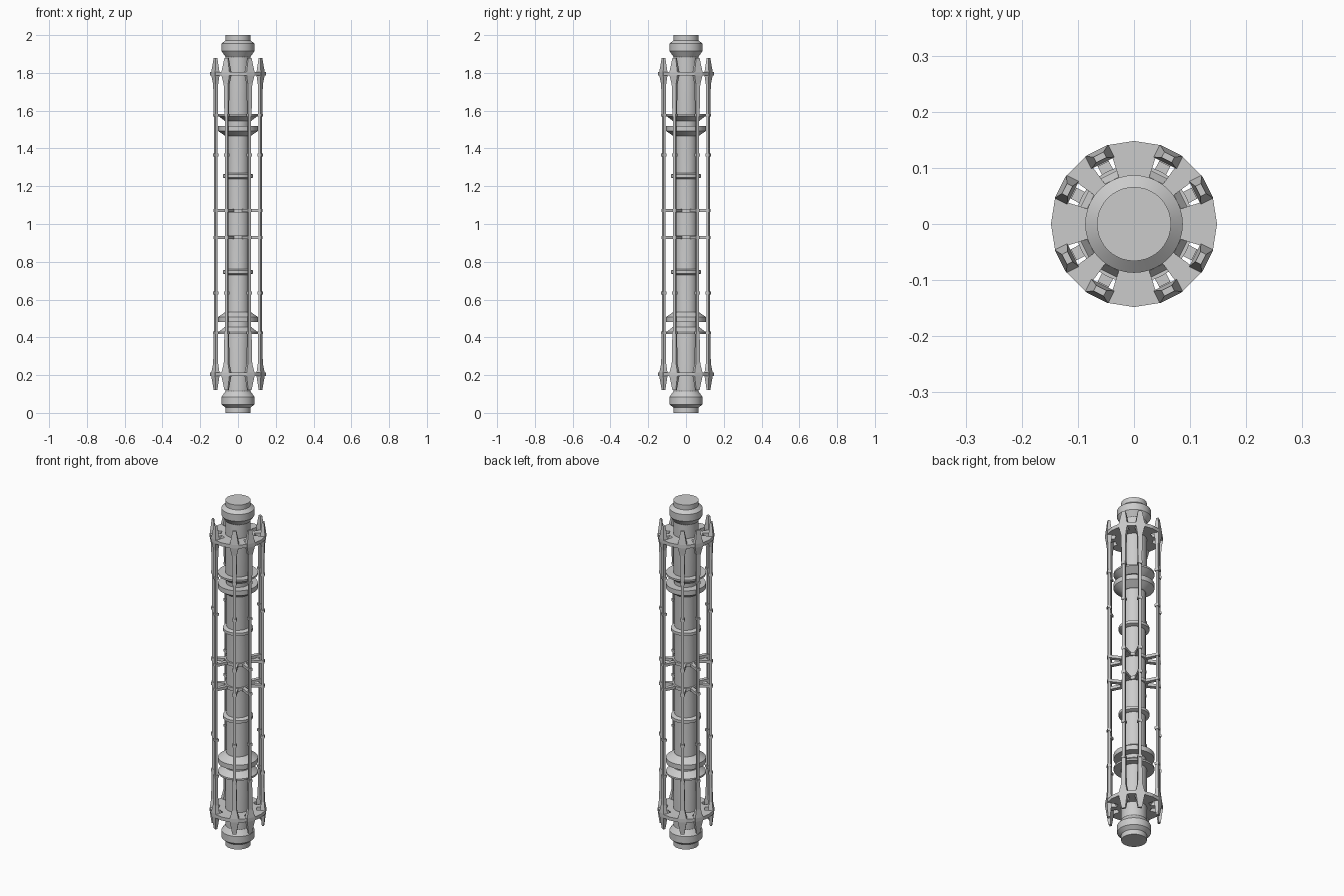
import bpy, bmesh
from math import pi, sin, cos, radians
from mathutils import Matrix

cube = bpy.data.objects.get("Cube")
if cube:
    bpy.data.objects.remove(cube)

grey = bpy.data.materials.new("light grey metal")
grey.use_nodes = True
grey.diffuse_color = (0.6, 0.6, 0.6, 1)
bsdf = next(n for n in grey.node_tree.nodes if n.type == 'BSDF_PRINCIPLED')
bsdf.inputs["Base Color"].default_value = (0.6, 0.6, 0.6, 1)

ROD_ANGLES = [radians(q * 90 + a) for q in range(4) for a in (27, 63)]
FLIP = Matrix.Translation((0, 0, 2)) @ Matrix.Diagonal((1, 1, -1, 1))


def finish(bm, name, smooth=False, mirror=False):
    """Turn a bmesh into an object, optionally mirrored about mid height."""
    if mirror:
        old = bm.verts[:]
        copy = bmesh.ops.duplicate(bm, geom=bm.verts[:] + bm.edges[:] + bm.faces[:])
        verts = [g for g in copy["geom"] if isinstance(g, bmesh.types.BMVert)]
        bmesh.ops.transform(bm, matrix=FLIP, verts=verts)
    bmesh.ops.recalc_face_normals(bm, faces=bm.faces[:])
    mesh = bpy.data.meshes.new(name)
    bm.to_mesh(mesh)
    bm.free()
    mesh.materials.append(grey)
    ob = bpy.data.objects.new(name, mesh)
    bpy.context.collection.objects.link(ob)
    if smooth:
        bpy.ops.object.select_all(action='DESELECT')
        ob.select_set(True)
        bpy.context.view_layer.objects.active = ob
        bpy.ops.object.shade_smooth_by_angle(angle=radians(30))
    return ob


def lathe(bm, profile, steps=40):
    """Closed solid of revolution from (radius, height) pairs."""
    rings = [[bm.verts.new((r * cos(2 * pi * i / steps), r * sin(2 * pi * i / steps), z))
              for i in range(steps)] for r, z in profile]
    for a, b in zip(rings, rings[1:]):
        for i in range(steps):
            j = (i + 1) % steps
            bm.faces.new((a[i], a[j], b[j], b[i]))
    bm.faces.new(rings[0])
    bm.faces.new(rings[-1])


def loft(bm, angle, sections):
    """Bar through rectangles (height, inner radius, outer radius, width)."""
    rings = []
    for z, r0, r1, w in sections:
        corners = [(r0, -w / 2), (r1, -w / 2), (r1, w / 2), (r0, w / 2)]
        rings.append([bm.verts.new((x * cos(angle) - y * sin(angle),
                                    x * sin(angle) + y * cos(angle), z)) for x, y in corners])
    for a, b in zip(rings, rings[1:]):
        for i in range(4):
            j = (i + 1) % 4
            bm.faces.new((a[i], a[j], b[j], b[i]))
    bm.faces.new(rings[0])
    bm.faces.new(rings[-1])


# Central column
bm = bmesh.new()
lathe(bm, [(0.066, 0), (0.066, 1e-1), (0.066, 0.43), (0.06, 0.5), (0.06, 1.5),
           (0.066, 1.57), (0.066, 1.9), (0.066, 2)])
finish(bm, "core", smooth=True)

# End collars, flanged discs and narrow bands, at both ends
bm = bmesh.new()
lathe(bm, [(0.066, 1.885), (0.087, 1.915), (0.087, 1.955), (0.066, 1.972)])
finish(bm, "end_collars", smooth=True, mirror=True)

bm = bmesh.new()
lathe(bm, [(0.068, 1.545), (0.105, 1.572), (0.105, 1.582), (0.066, 1.582)])
lathe(bm, [(0.066, 1.465), (0.105, 1.492), (0.105, 1.52), (0.066, 1.52)])
finish(bm, "core_discs", smooth=True, mirror=True)

bm = bmesh.new()
lathe(bm, [(0.06, 1.238), (0.079, 1.246), (0.079, 1.262), (0.06, 1.27)])
finish(bm, "core_bands", smooth=True, mirror=True)

# Slotted twenty-sided end rings
bm = bmesh.new()
z0, z1 = 1.786, 1.806
lathe(bm, [(0.1, z0), (0.088, z1)], 20)
step = radians(18)
slots = {i for i in range(20) if i % 5 in (1, 3)}
for i in range(20):
    if i in slots:
        continue
    a, b = i * step, (i + 1) * step
    ring = [[bm.verts.new((r * cos(t), r * sin(t), z))
             for r, t in ((0.08, a), (0.148, a), (0.148, b), (0.08, b))] for z in (z0, z1)]
    for k in range(4):
        # walls only where the sector is exposed
        exposed = k == 1 or (k == 0 and (i - 1) % 20 in slots) or (k == 2 and (i + 1) % 20 in slots)
        if exposed:
            n = (k + 1) % 4
            bm.faces.new((ring[0][k], ring[0][n], ring[1][n], ring[1][k]))
    bm.faces.new(ring[0])
    bm.faces.new(ring[1])
bmesh.ops.remove_doubles(bm, verts=bm.verts[:], dist=0.0001)
finish(bm, "slotted_end_rings", mirror=True)

# Tapered clamps holding the rods in the end rings
bm = bmesh.new()
for a in ROD_ANGLES:
    loft(bm, a, [(1.575, 0.125, 0.139, 0.02), (1.74, 0.124, 0.141, 0.026),
                 (z0, 0.122, 0.147, 0.046), (z1, 0.122, 0.147, 0.046),
                 (1.88, 0.128, 0.139, 0.02)])
finish(bm, "rod_clamps", mirror=True)

# Long outer rods
bm = bmesh.new()
for a in ROD_ANGLES:
    loft(bm, a, [(0.43, 0.125, 0.138, 0.015), (1.57, 0.125, 0.138, 0.015)])
finish(bm, "outer_rods")

# Small sleeves along the rods
bm = bmesh.new()
for a in ROD_ANGLES:
    for z in (1.365, 1.575):
        loft(bm, a, [(z - 0.007, 0.12, 0.142, 0.022), (z + 0.007, 0.12, 0.142, 0.022)])
finish(bm, "rod_sleeves", mirror=True)

# Spoked braces at mid height
bm = bmesh.new()
lathe(bm, [(0.07, 1.062), (0.07, 1.08)], 20)
for a in ROD_ANGLES:
    loft(bm, a, [(1.063, 0.055, 0.141, 0.022), (1.079, 0.055, 0.141, 0.022)])
finish(bm, "mid_braces", mirror=True)
